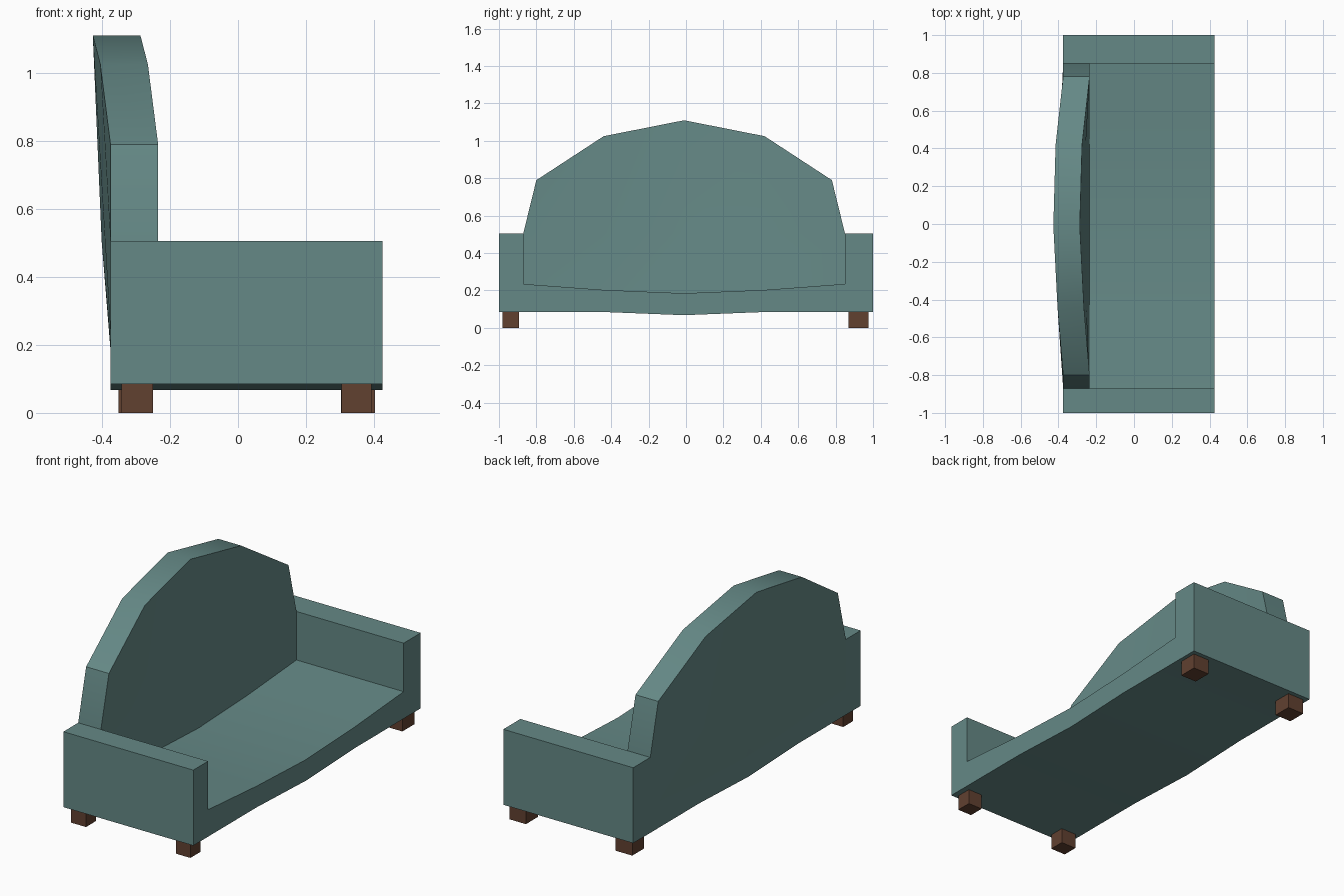
import bpy
import bmesh
from math import radians

cube = bpy.data.objects.get("Cube")
if cube:
    bpy.data.objects.remove(cube, do_unlink=True)


def make_material(name, rgb):
    mat = bpy.data.materials.new(name)
    mat.use_nodes = True
    mat.diffuse_color = (*rgb, 1)
    mat.node_tree.nodes["Principled BSDF"].inputs["Base Color"].default_value = (*rgb, 1)
    return mat


teal = make_material("teal_fabric", (0.13, 0.25, 0.24))
brown = make_material("brown_wood", (0.12, 0.052, 0.03))


def extruded(name, verts, faces, depth, mat):
    """Thicken a sheet of faces along +x into a closed solid."""
    bm = bmesh.new()
    vs = [bm.verts.new(v) for v in verts]
    sheet = [bm.faces.new([vs[i] for i in f]) for f in faces]
    copy = bmesh.ops.extrude_face_region(bm, geom=sheet, use_keep_orig=True)
    moved = [g for g in copy["geom"] if isinstance(g, bmesh.types.BMVert)]
    bmesh.ops.translate(bm, verts=moved, vec=(depth, 0, 0))
    bmesh.ops.recalc_face_normals(bm, faces=bm.faces)
    mesh = bpy.data.meshes.new(name)
    bm.to_mesh(mesh)
    bm.free()
    mesh.materials.append(mat)
    obj = bpy.data.objects.new(name, mesh)
    bpy.context.collection.objects.link(obj)
    bpy.ops.object.select_all(action="DESELECT")
    obj.select_set(True)
    bpy.context.view_layer.objects.active = obj
    bpy.ops.object.shade_smooth_by_angle(angle=radians(25))
    return obj


BACK_X = -0.375
columns = [-0.87, -0.44, -0.01, 0.42, 0.85]
seat_z = [0.235, 0.203, 0.185, 0.203, 0.235]
ARM_Z = 0.505

# Seat and both arms: one sagging U profile run from back to front
seat_line = list(zip(columns, seat_z))
profile = [(-1, 0.085), (-0.44, 0.085), (-0.01, 0.068), (0.42, 0.085), (1, 0.085),
           (1, ARM_Z), (0.85, ARM_Z)] + seat_line[::-1] + [(-0.87, ARM_Z), (-1, ARM_Z)]
extruded("seat_and_arms", [(BACK_X, y, z) for y, z in profile],
         [range(len(profile))], 0.8, teal)

# Backrest: three rows of points, bowed backwards towards the top centre
bottom = [(BACK_X, y, z) for y, z in seat_line]
middle = [(BACK_X - bow, y, ARM_Z) for y, bow in zip(columns, (0, 0.016, 0.026, 0.02, 0))]
top = [(BACK_X, -0.80, 0.79), (-0.405, -0.44, 1.025), (-0.427, -0.01, 1.11),
       (-0.415, 0.42, 1.025), (BACK_X, 0.78, 0.79)]
n = len(columns)
quads = [(r * n + c, r * n + c + 1, (r + 1) * n + c + 1, (r + 1) * n + c)
         for r in range(2) for c in range(n - 1)]
extruded("backrest", bottom + middle + top, quads, 0.14, teal)

# Four block legs, the left pair a little wider
for side, y0, y1, spans in (
        ("right", -0.98, -0.893, ((-0.343, -0.25), (0.305, 0.393))),
        ("left", 0.87, 0.975, ((-0.352, -0.25), (0.303, 0.403)))):
    for place, (x0, x1) in zip(("back", "front"), spans):
        corners = [(x0, y0, 0), (x0, y1, 0), (x0, y1, 0.086), (x0, y0, 0.086)]
        extruded(f"{place}_{side}_leg", corners, [range(4)], x1 - x0, brown)
